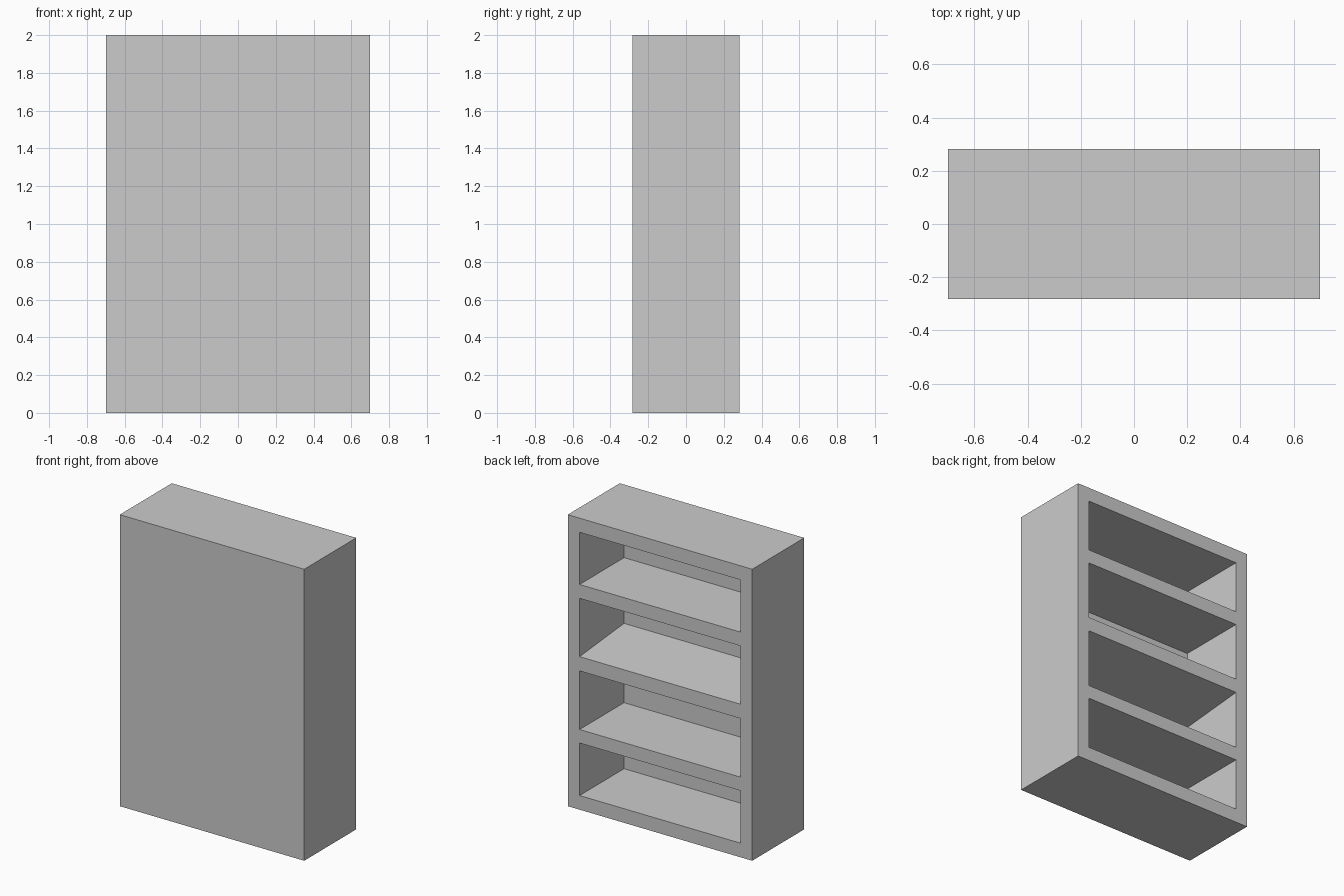
import bpy, bmesh
from mathutils import Vector

if "Cube" in bpy.data.objects:
    bpy.data.objects.remove(bpy.data.objects["Cube"])

W, D, H = 1.40, 0.564, 2.0      # overall size
IN_X = 0.61                     # half width of the openings
DEPTH = 0.482                   # depth of the compartments

# Compartments: (mouth bottom, mouth top, inner bottom, inner top)
# The middle shelf thickens towards the closed panel.
BAYS = [(0.097, 0.457, 0.097, 0.457),
        (0.55, 0.952, 0.55, 0.908),
        (1.05, 1.45, 1.094, 1.45),
        (1.545, 1.903, 1.545, 1.903)]

# Solid cabinet block
bm = bmesh.new()
bmesh.ops.create_cube(bm, size=1)
for v in bm.verts:
    v.co = Vector((v.co.x * W, v.co.y * D, (v.co.z + 0.5) * H))


def cut_back(co, normal):
    """Score a straight line across the open (+y) face only."""
    faces = [f for f in bm.faces if f.calc_center_median().y > D / 2 - 1e-4]
    geom = list({g for f in faces for g in (*f.verts, *f.edges)}) + faces
    bmesh.ops.bisect_plane(bm, geom=geom, plane_co=co, plane_no=normal)


# Outline of the compartment mouths
for x in (-IN_X, IN_X):
    cut_back((x, 0, 0), (1, 0, 0))
for bay in BAYS:
    for z in bay[:2]:
        cut_back((0, 0, z), (0, 0, 1))

# Push each mouth inwards to form a compartment
for lo, hi, in_lo, in_hi in BAYS:
    mid = (lo + hi) / 2
    mouth = next(f for f in bm.faces
                 if (f.calc_center_median() - Vector((0, D / 2, mid))).length < 1e-3)
    inner = bmesh.ops.extrude_discrete_faces(bm, faces=[mouth])["faces"][0]
    for v in inner.verts:
        v.co.y -= DEPTH
        v.co.z = in_lo if v.co.z < mid else in_hi

# Clean up flat regions and finish
bmesh.ops.dissolve_limit(bm, angle_limit=0.01, verts=bm.verts[:], edges=bm.edges[:])
# Split any face with holes into simple polygons
bmesh.ops.triangulate(bm, faces=[f for f in bm.faces if len(f.verts) > 4])
bmesh.ops.recalc_face_normals(bm, faces=bm.faces[:])

mesh = bpy.data.meshes.new("shelf_cabinet")
bm.to_mesh(mesh)
bm.free()
cabinet = bpy.data.objects.new("shelf_cabinet", mesh)
bpy.context.collection.objects.link(cabinet)
